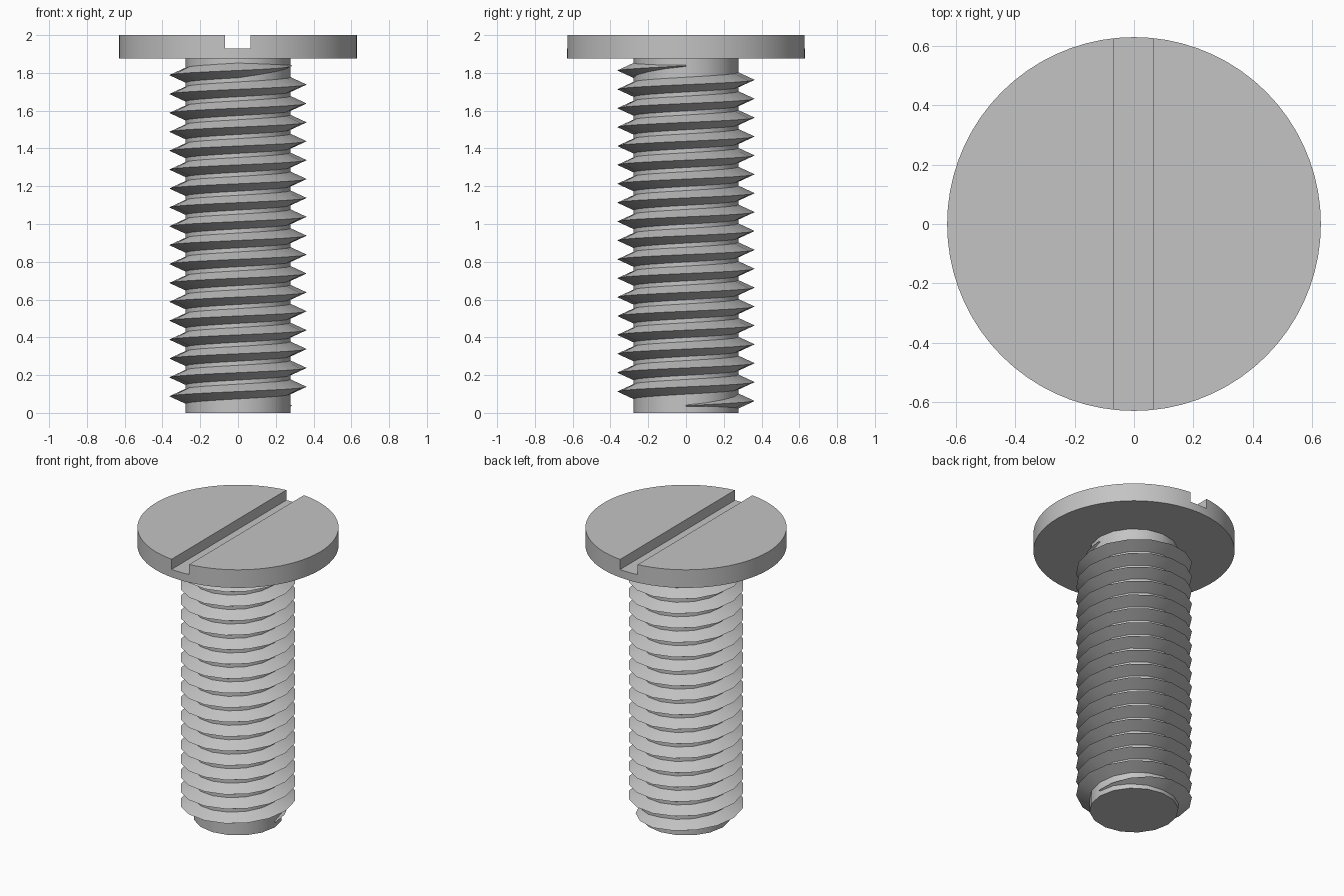
import bpy
import bmesh
from math import pi, cos, sin, radians

default = bpy.data.objects.get("Cube")
if default:
    bpy.data.objects.remove(default, do_unlink=True)

HEAD_R, HEAD_Z, TOP = 0.63, 1.875, 2.0
CORE_R, CREST_R = 0.279, 0.364
SEGS, TURNS, PITCH = 16, 18, 0.1
THREAD_Z, HALF_W = 0.038, 0.04

steel = bpy.data.materials.new("grey_steel")
steel.use_nodes = True
colour = (0.55, 0.55, 0.55, 1)
steel.diffuse_color = colour
steel.node_tree.nodes["Principled BSDF"].inputs["Base Color"].default_value = colour


def finish(ob, name):
    """Name the part, give it the metal and keep its edges sharp."""
    ob.name = name
    ob.data.materials.clear()
    ob.data.materials.append(steel)
    bpy.ops.object.select_all(action='DESELECT')
    ob.select_set(True)
    bpy.context.view_layer.objects.active = ob
    bpy.ops.object.shade_smooth_by_angle(angle=radians(30))


def cylinder(radius, bottom, top, sides):
    bpy.ops.mesh.primitive_cylinder_add(
        vertices=sides, radius=radius, depth=top - bottom,
        location=(0, 0, (bottom + top) / 2))
    return bpy.context.object


# Flat disc head with a slot running front to back
head = cylinder(HEAD_R, HEAD_Z, TOP, 72)
bpy.ops.mesh.primitive_cube_add(size=1, location=(-0.002, 0, TOP + 0.03))
cutter = bpy.context.object
cutter.scale = (0.134, 2, 0.2)
bpy.context.view_layer.update()
slot = head.modifiers.new("slot", 'BOOLEAN')
slot.operation = 'DIFFERENCE'
slot.solver = 'EXACT'
slot.object = cutter
bpy.context.view_layer.objects.active = head
bpy.ops.object.modifier_apply(modifier=slot.name)
bpy.data.objects.remove(cutter, do_unlink=True)
finish(head, "slotted_head")

# Shank core
finish(cylinder(CORE_R, 0, HEAD_Z, SEGS), "shank")

# Helical V thread that fades out over a quarter turn at each end
bm = bmesh.new()
steps = SEGS * TURNS
rows = []
for i in range(steps + 1):
    a = 2 * pi * i / SEGS
    z = THREAD_Z + PITCH * i / SEGS
    grow = max(0.12, min(1, i * 4 / SEGS, (steps - i) * 4 / SEGS))
    base = CORE_R - 0.002
    crest = base + (CREST_R - base) * grow
    section = ((base, -HALF_W), (crest, 0), (base, HALF_W))
    rows.append([bm.verts.new((r * cos(a), r * sin(a), z + dz * grow))
                 for r, dz in section])
for lo, hi in zip(rows, rows[1:]):
    for k in range(2):
        bm.faces.new((lo[k], hi[k], hi[k + 1], lo[k + 1]))
bm.faces.new(rows[0])
bm.faces.new(rows[-1][::-1])
mesh = bpy.data.meshes.new("thread")
bm.to_mesh(mesh)
bm.free()
thread = bpy.data.objects.new("thread", mesh)
bpy.context.collection.objects.link(thread)
finish(thread, "thread")
